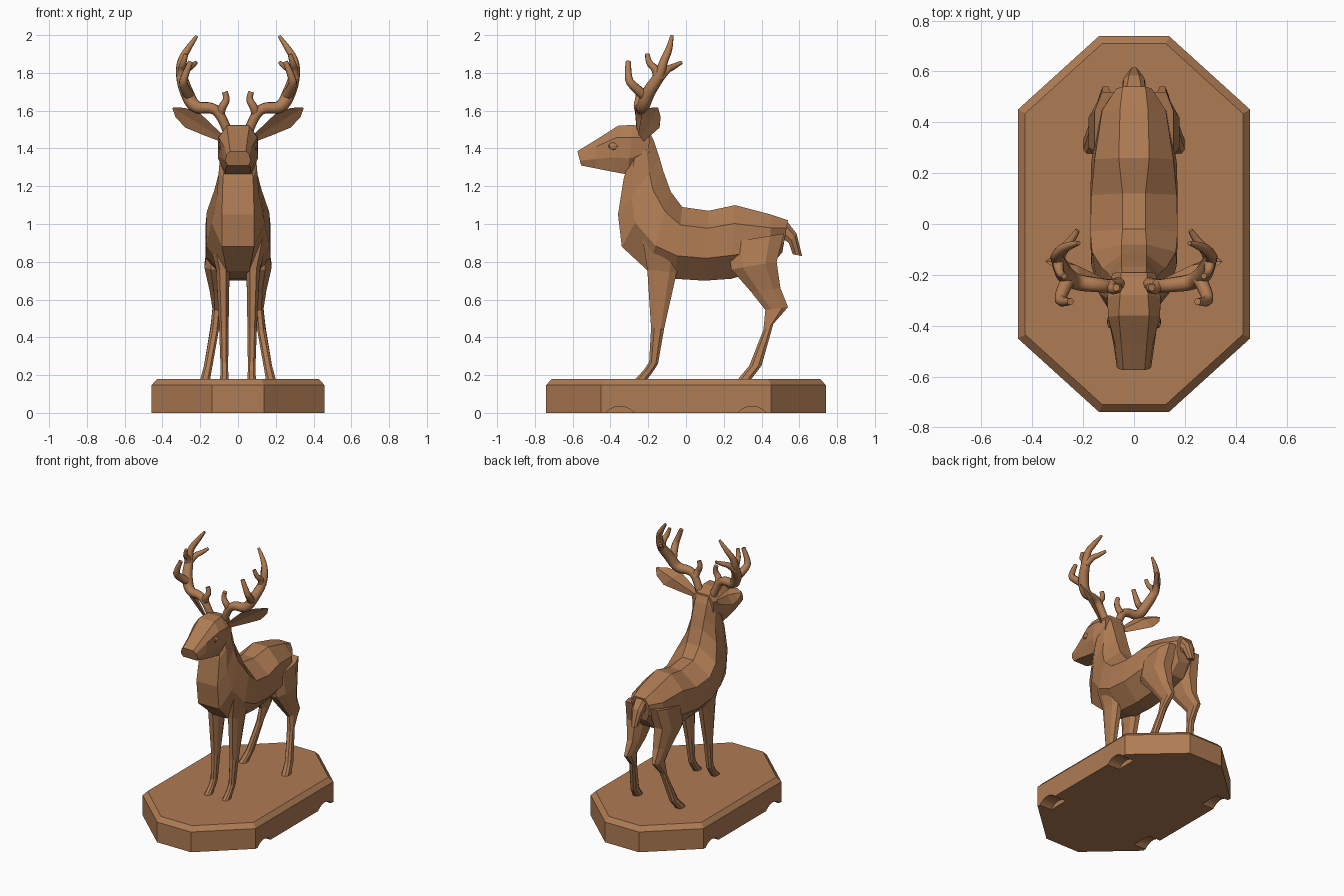
import bpy, bmesh
from mathutils import Vector

if "Cube" in bpy.data.objects:
    bpy.data.objects.remove(bpy.data.objects["Cube"])

wood = bpy.data.materials.new("carved wood")
wood.diffuse_color = (0.43, 0.2, 0.087, 1)
wood.use_nodes = True
wood.node_tree.nodes["Principled BSDF"].inputs["Base Color"].default_value = wood.diffuse_color


def loft(name, rings, mirror=False):
    """Skin closed rings of points and cap both ends."""
    bm = bmesh.new()
    loops = [[bm.verts.new(p) for p in ring] for ring in rings]
    n = len(loops[0])
    for a, b in zip(loops, loops[1:]):
        for i in range(n):
            j = (i + 1) % n
            bm.faces.new((a[i], a[j], b[j], b[i]))
    bm.faces.new(loops[0])
    bm.faces.new(loops[-1])
    bmesh.ops.recalc_face_normals(bm, faces=bm.faces)
    me = bpy.data.meshes.new(name)
    bm.to_mesh(me)
    bm.free()
    return add(name, me, mirror)


def add(name, data, mirror=False):
    data.materials.append(wood)
    ob = bpy.data.objects.new(name, data)
    bpy.context.collection.objects.link(ob)
    if mirror:
        ob.modifiers.new("mirror", 'MIRROR')
    return ob


def body_ring(y0, z0, y1, z1, wb, wl, wu, wt):
    """Eight-sided section from an underside point to a top point."""
    half = []
    for f, w in ((0, wb), (0.32, wl), (0.75, wu), (1, wt)):
        half.append((w, y0 + (y1 - y0) * f, z0 + (z1 - z0) * f))
    return half + [(-x, y, z) for x, y, z in reversed(half)]


def leg_ring(y0, z0, y1, z1, x0, x1):
    """Chamfered rectangular leg section."""
    c = 0.25
    pts = []
    for u, v in ((c, 0), (1 - c, 0), (1, c), (1, 1 - c), (1 - c, 1), (c, 1), (0, 1 - c), (0, c)):
        pts.append((x0 + (x1 - x0) * u, y0 + (y1 - y0) * v, z0 + (z1 - z0) * v))
    return pts


# Octagonal base with chamfered rim
def octagon(a, b, c, d, z):
    return [(a, -b, z), (c, -d, z), (c, d, z), (a, b, z),
            (-a, b, z), (-c, d, z), (-c, -d, z), (-a, -b, z)]


base = loft("base", [octagon(.137, .74, .457, .45, 0),
                     octagon(.137, .74, .457, .45, .148),
                     octagon(.125, .71, .428, .435, .18)])

# Shallow arched notches under the long sides
for sx in (-1, 1):
    for sy in (-1, 1):
        bpy.ops.mesh.primitive_cylinder_add(vertices=32, radius=.098, depth=.2,
                                            location=(sx * .46, sy * .35, -.063),
                                            rotation=(0, 1.5708, 0))
        cutter = bpy.context.object
        cutter.hide_render = True
        m = base.modifiers.new("notch", 'BOOLEAN')
        m.operation = 'DIFFERENCE'
        m.object = cutter
        bpy.context.view_layer.objects.active = base
        bpy.ops.object.modifier_apply(modifier=m.name)
        bpy.data.objects.remove(cutter)

# Torso and neck, rump to nape
loft("torso_and_neck", [body_ring(*r) for r in (
    (.51, .85, .54, 1.02, .04, .065, .07, .045),
    (.44, .77, .45, 1.05, .05, .13, .125, .055),
    (.24, .71, .26, 1.10, .06, .168, .155, .06),
    (.10, .70, .12, 1.07, .06, .172, .168, .045),
    (-.06, .71, -.02, 1.09, .06, .172, .172, .045),
    (-.20, .75, -.08, 1.17, .06, .168, .165, .05),
    (-.34, .88, -.12, 1.28, .085, .14, .125, .05),
    (-.36, 1.05, -.14, 1.35, .085, .112, .1, .05),
    (-.33, 1.24, -.17, 1.44, .08, .1, .09, .05),
    (-.29, 1.38, -.20, 1.50, .06, .08, .08, .045))])

# Head, back to nose
loft("head", [body_ring(*r) for r in (
    (-.20, 1.33, -.19, 1.50, .05, .085, .085, .05),
    (-.31, 1.262, -.28, 1.525, .07, .105, .105, .055),
    (-.38, 1.275, -.36, 1.52, .07, .095, .102, .06),
    (-.48, 1.295, -.47, 1.45, .065, .08, .075, .05),
    (-.555, 1.31, -.575, 1.385, .055, .068, .06, .042))])

# Tail
loft("tail", [body_ring(*r) for r in (
    (.50, .93, .53, 1.02, .03, .045, .045, .03),
    (.545, .90, .585, .95, .03, .045, .04, .02),
    (.565, .84, .615, .83, .012, .022, .02, .01))])

# Legs
loft("front_leg", [leg_ring(*r) for r in (
    (-.23, .92, .0, .92, .05, .155),
    (-.205, .76, -.05, .74, .045, .115),
    (-.185, .45, -.115, .45, .05, .1),
    (-.195, .27, -.148, .26, .052, .093),
    (-.225, .225, -.17, .225, .052, .092),
    (-.27, .178, -.205, .178, .05, .095))], True)
loft("hind_leg", [leg_ring(*r) for r in (
    (.22, .90, .52, .95, .04, .155),
    (.24, .76, .48, .80, .045, .178),
    (.345, .64, .50, .66, .06, .15),
    (.42, .545, .54, .56, .09, .135),
    (.41, .44, .462, .47, .10, .145),
    (.335, .25, .40, .25, .135, .18),
    (.275, .178, .345, .178, .147, .20))], True)

# Leaf-shaped cupped ears
axis0, axis1 = Vector((.085, -.24, 1.45)), Vector((.345, -.15, 1.615))
wide = Vector((-.035, -.042, .035))
front = wide.cross(axis1 - axis0).normalized()
if front.y > 0:
    front = -front
ear = []
for t, s in ((0, .35), (.3, .75), (.6, 1.1), (.85, .7), (1, .08)):
    c = axis0.lerp(axis1, t)
    ear.append([c + wide * s, c - front * .028 * s, c - wide * s, c - front * .004 * s])
loft("ear", ear, True)

# Eyes
bpy.ops.mesh.primitive_uv_sphere_add(segments=10, ring_count=6, radius=1)
eye_mesh = bpy.context.object.data
bpy.data.objects.remove(bpy.context.object)
for v in eye_mesh.vertices:
    v.co = (v.co.x * .012 + .094, v.co.y * .026 - .385, v.co.z * .02 + 1.412)
add("eye", eye_mesh, True)

# Antlers: a main beam and four tines, as tapered tubes (x, y, z, radius)
branches = {
    "antler_beam": ((.055, -.235, 1.49, .026), (.09, -.245, 1.58, .026), (.14, -.24, 1.62, .03),
                    (.23, -.23, 1.61, .034), (.275, -.20, 1.70, .036), (.30, -.14, 1.78, .03),
                    (.305, -.12, 1.86, .022), (.265, -.085, 1.93, .019), (.218, -.075, 1.995, .009)),
    "brow_tine": ((.095, -.24, 1.585, .026), (.085, -.26, 1.62, .022), (.055, -.25, 1.66, .018),
                  (.07, -.25, 1.70, .015)),
    "front_tine": ((.26, -.22, 1.68, .028), (.29, -.28, 1.73, .025), (.29, -.31, 1.77, .021),
                   (.25, -.305, 1.86, .014)),
    "middle_tine": ((.295, -.15, 1.77, .026), (.30, -.155, 1.82, .021), (.29, -.20, 1.85, .017),
                    (.275, -.205, 1.90, .012)),
    "back_tine": ((.30, -.14, 1.77, .024), (.28, -.10, 1.82, .02), (.25, -.07, 1.83, .017),
                  (.222, -.025, 1.855, .01)),
}
for name, pts in branches.items():
    cu = bpy.data.curves.new(name, 'CURVE')
    cu.dimensions = '3D'
    cu.bevel_depth = 1
    cu.bevel_resolution = 2
    cu.use_fill_caps = True
    sp = cu.splines.new('NURBS')
    sp.points.add(len(pts) - 1)
    for p, (x, y, z, r) in zip(sp.points, pts):
        p.co = (x, y, z, 1)
        p.radius = r
    sp.order_u = 3
    sp.use_endpoint_u = True
    sp.resolution_u = 4
    tmp = bpy.data.objects.new("tmp", cu)
    bpy.context.collection.objects.link(tmp)
    bpy.context.view_layer.update()
    dg = bpy.context.evaluated_depsgraph_get()
    me = bpy.data.meshes.new_from_object(tmp.evaluated_get(dg))
    bpy.data.objects.remove(tmp)
    me.materials.clear()
    me.shade_smooth()
    add(name, me, True)
